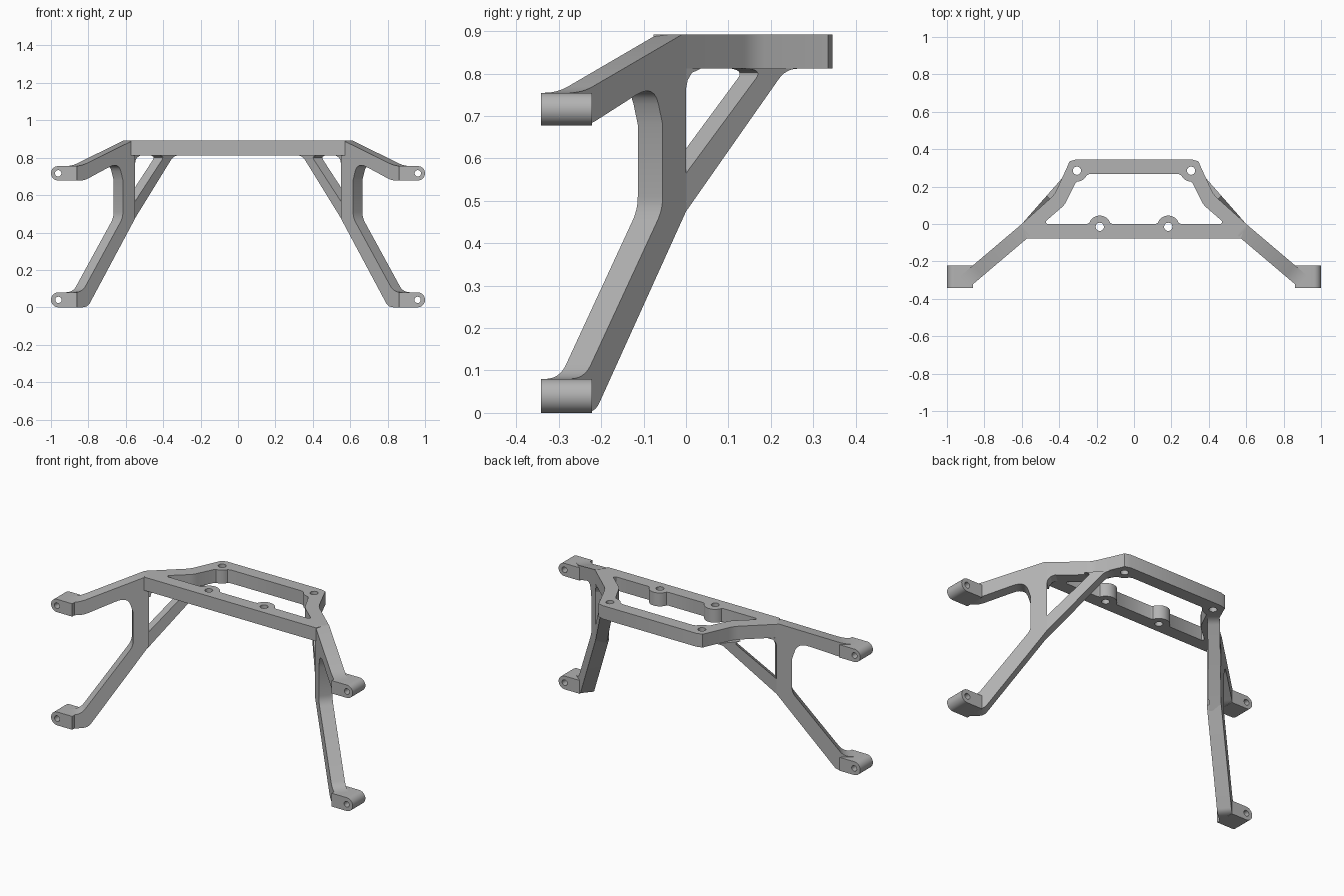
import bpy
import bmesh
from math import cos, sin, radians
from mathutils import Vector

if "Cube" in bpy.data.objects:
    bpy.data.objects.remove(bpy.data.objects["Cube"], do_unlink=True)

grey = bpy.data.materials.new("satin_grey")
grey.use_nodes = True
COLOUR = (0.45, 0.45, 0.45, 1)
grey.diffuse_color = COLOUR
grey.node_tree.nodes["Principled BSDF"].inputs["Base Color"].default_value = COLOUR


def arc(cx, cy, r, start, end, steps):
    angles = [radians(start + (end - start) * i / steps) for i in range(steps + 1)]
    return [(cx + r * cos(a), cy + r * sin(a)) for a in angles]


def hole(cx, cy, r):
    return arc(cx, cy, r, 0, 360, 24)[:-1]


def rounded(points, steps=6):
    """Round each corner given as (u, v, setback); plain (u, v) stays sharp."""
    out = []
    for i, p in enumerate(points):
        b = Vector(p[:2])
        if len(p) == 2:
            out.append(tuple(b))
            continue
        a = Vector(points[i - 1][:2])
        c = Vector(points[(i + 1) % len(points)][:2])
        start = b + (a - b).normalized() * p[2]
        end = b + (c - b).normalized() * p[2]
        for k in range(steps + 1):
            t = k / steps
            out.append(tuple(start * (1 - t) ** 2 + b * 2 * t * (1 - t) + end * t * t))
    return out


def prism(name, loops, place, depth, mirror=True):
    """Fill the loops (outline, then holes) and extrude them along depth."""
    bm = bmesh.new()
    edges = []
    for loop in loops:
        verts = [bm.verts.new(place(u, v)) for u, v in loop]
        edges += [bm.edges.new((verts[i - 1], verts[i])) for i in range(len(verts))]
    bmesh.ops.triangle_fill(bm, use_beauty=True, edges=edges)
    result = bmesh.ops.extrude_face_region(bm, geom=bm.faces[:])
    moved = [g for g in result["geom"] if isinstance(g, bmesh.types.BMVert)]
    bmesh.ops.translate(bm, verts=moved, vec=Vector(depth))
    bmesh.ops.recalc_face_normals(bm, faces=bm.faces[:])
    mesh = bpy.data.meshes.new(name)
    bm.to_mesh(mesh)
    bm.free()
    mesh.materials.append(grey)
    obj = bpy.data.objects.new(name, mesh)
    bpy.context.collection.objects.link(obj)
    bpy.ops.object.select_all(action="DESELECT")
    obj.select_set(True)
    bpy.context.view_layer.objects.active = obj
    bpy.ops.object.shade_smooth_by_angle(angle=radians(30))
    if mirror:
        obj.modifiers.new("mirror", "MIRROR").use_mirror_merge = False
    return obj


def both_sides(half):
    return half + [(-x, y) for x, y in reversed(half)]


# Top frame: front bar and rear hoop around one opening, with four bolt holes
outline = both_sides(rounded([
    (0.571, -0.077), (0.6, 0), (0.425, 0.157, 0.03), (0.353, 0.315), (0.345, 0.335), (0.31, 0.345)]))
opening = both_sides(
    [(0.115, 0), (0.122, 0.003)] + arc(0.183, -0.015, 0.06, 160, 20, 12) + [(0.25, 0)]
    + rounded([(0.465, 0), (0.475, 0.012, 0.01), (0.37, 0.103, 0.025), (0.315, 0.215)])
    + arc(0.305, 0.285, 0.058, 270, 205, 6) + [(0.235, 0.268)])
holes = [hole(s * x, y, 0.022) for s in (1, -1) for x, y in ((0.183, -0.015), (0.305, 0.285))]
prism("top_frame", [outline, opening] + holes, lambda x, y: (x, y, 0.812), (0, 0, 0.08), mirror=False)

# Side plate: upper arm, post and lower leg in one slanted vertical plane
side = rounded([
    (0, 0.892), (0.01, 0.892), (0.245, 0.755, 0.03), (0.28, 0.755), (0.28, 0.678),
    (0.23, 0.678, 0.02), (0.075, 0.777, 0.05), (0.055, 0.68), (0.055, 0.48, 0.03),
    (0.24, 0.08, 0.035), (0.28, 0.08), (0.28, 0), (0.215, 0, 0.025), (0, 0.475)])
prism("side_plate", [side], lambda w, z: (0.6 + 1.18 * w, -w, z),
      Vector((-0.646, -0.763, 0)) * 0.077)

# Diagonal brace from the post to the rear hoop, with its upper corner fillet
brace = rounded([
    (-0.02, 0.447), (0, 0.475), (0.236, 0.812, 0.03), (0.265, 0.812), (0.15, 0.812),
    (0.177, 0.805, 0.02), (0, 0.565), (-0.02, 0.538)])
gusset = [(-0.015, 0.812), (-0.015, 0.765), (0, 0.765), (0.004, 0.785),
          (0.014, 0.802), (0.035, 0.812)]
for name, profile in (("brace", brace), ("brace_fillet", gusset)):
    prism(name, [profile], lambda y, z: (0.6 - 0.88 * y, y, z),
          Vector((-0.751, -0.661, 0)) * 0.065)

# Mounting lugs with rounded ends and cross holes
for name, base, height in (("upper_lug", 0.678, 0.077), ("lower_lug", 0, 0.08)):
    r = height / 2
    lug = [(0.86, base + height), (0.86, base)] + arc(1 - r, base + r, r, -90, 90, 16)
    prism(name, [lug, hole(1 - r, base + r, 0.017)], lambda x, z: (x, -0.342, z), (0, 0.12, 0))
